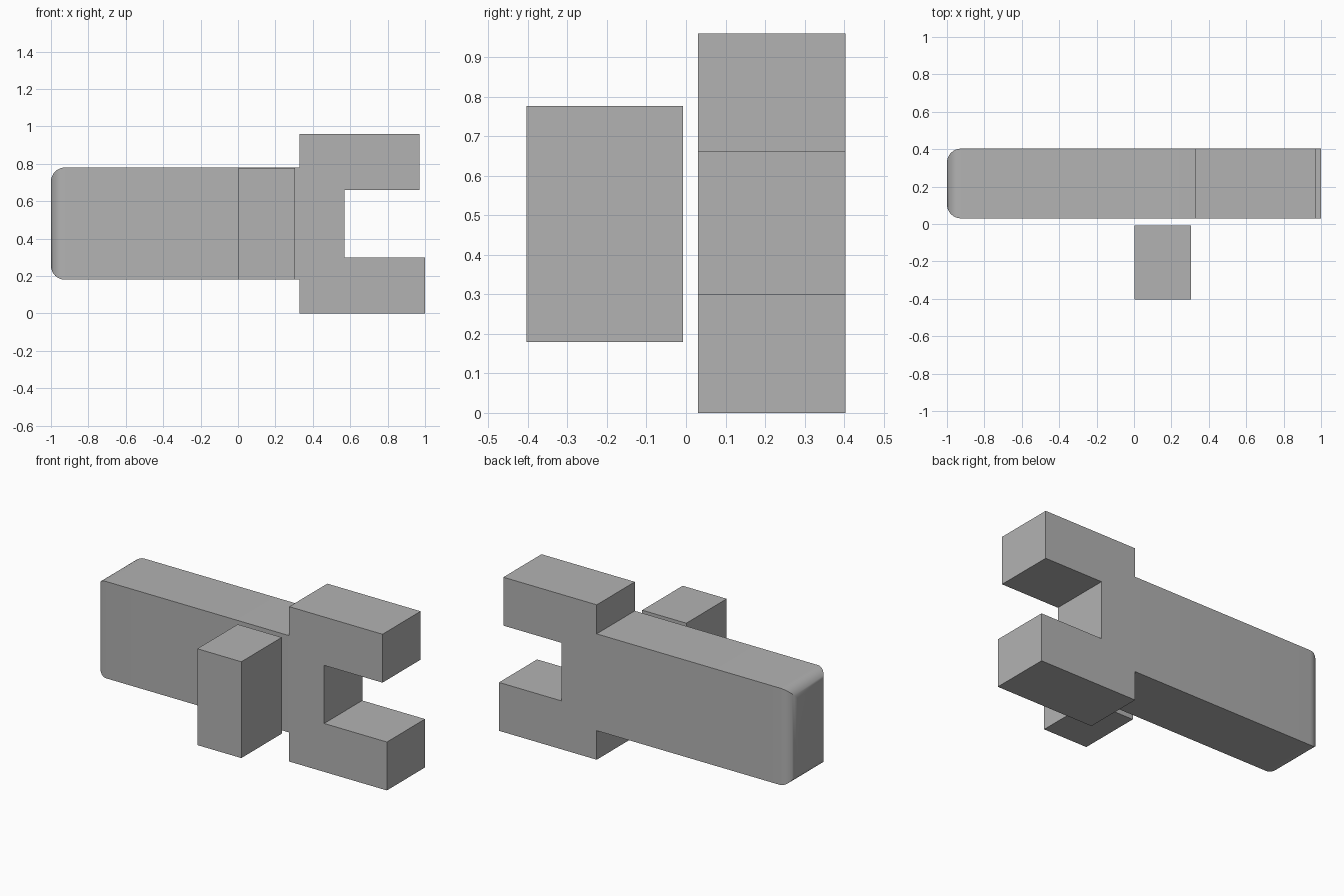
import bpy, bmesh

cube = bpy.data.objects.get("Cube")
if cube:
    bpy.data.objects.remove(cube, do_unlink=True)

# Single plain grey
grey = bpy.data.materials.new("plain_grey")
grey.use_nodes = True
colour = (0.45, 0.45, 0.45, 1)
grey.diffuse_color = colour
grey.node_tree.nodes["Principled BSDF"].inputs["Base Color"].default_value = colour


def extruded(name, profile, y0, y1, round_end=0):
    """Extrude an x-z profile from y0 to y1, optionally rounding its -x end."""
    bm = bmesh.new()
    face = bm.faces.new([bm.verts.new((x, y0, z)) for x, z in profile])
    ext = bmesh.ops.extrude_face_region(bm, geom=[face])
    moved = [v for v in ext["geom"] if isinstance(v, bmesh.types.BMVert)]
    bmesh.ops.translate(bm, verts=moved, vec=(0, y1 - y0, 0))
    bmesh.ops.recalc_face_normals(bm, faces=bm.faces[:])
    if round_end:
        left = min(v.co.x for v in bm.verts)
        rim = [e for e in bm.edges if all(v.co.x < left + 0.001 for v in e.verts)]
        bmesh.ops.bevel(bm, geom=rim, offset=round_end, offset_type='OFFSET',
                        segments=8, profile=0.5, affect='EDGES')
    mesh = bpy.data.meshes.new(name)
    bm.to_mesh(mesh)
    bm.free()
    mesh.materials.append(grey)
    obj = bpy.data.objects.new(name, mesh)
    bpy.context.collection.objects.link(obj)
    return obj


# Bar with a two-pronged fork at its left end and a rounded right end
fork_profile = [
    (-1, 0.18), (0.33, 0.18), (0.33, 0), (1, 0), (1, 0.3), (0.57, 0.3),
    (0.57, 0.66), (0.97, 0.66), (0.97, 0.96), (0.33, 0.96), (0.33, 0.78), (-1, 0.78),
]
bar = extruded("forked_bar", fork_profile, 0.03, 0.403, round_end=0.075)

# Separate upright block in front of the bar
block_profile = [(0.003, 0.18), (0.305, 0.18), (0.305, 0.777), (0.003, 0.777)]
extruded("front_block", block_profile, -0.403, -0.007)

# Smooth the rounded end, keep the other edges sharp
bpy.ops.object.select_all(action='DESELECT')
bar.select_set(True)
bpy.context.view_layer.objects.active = bar
bpy.ops.object.shade_smooth_by_angle(angle=0.5)
